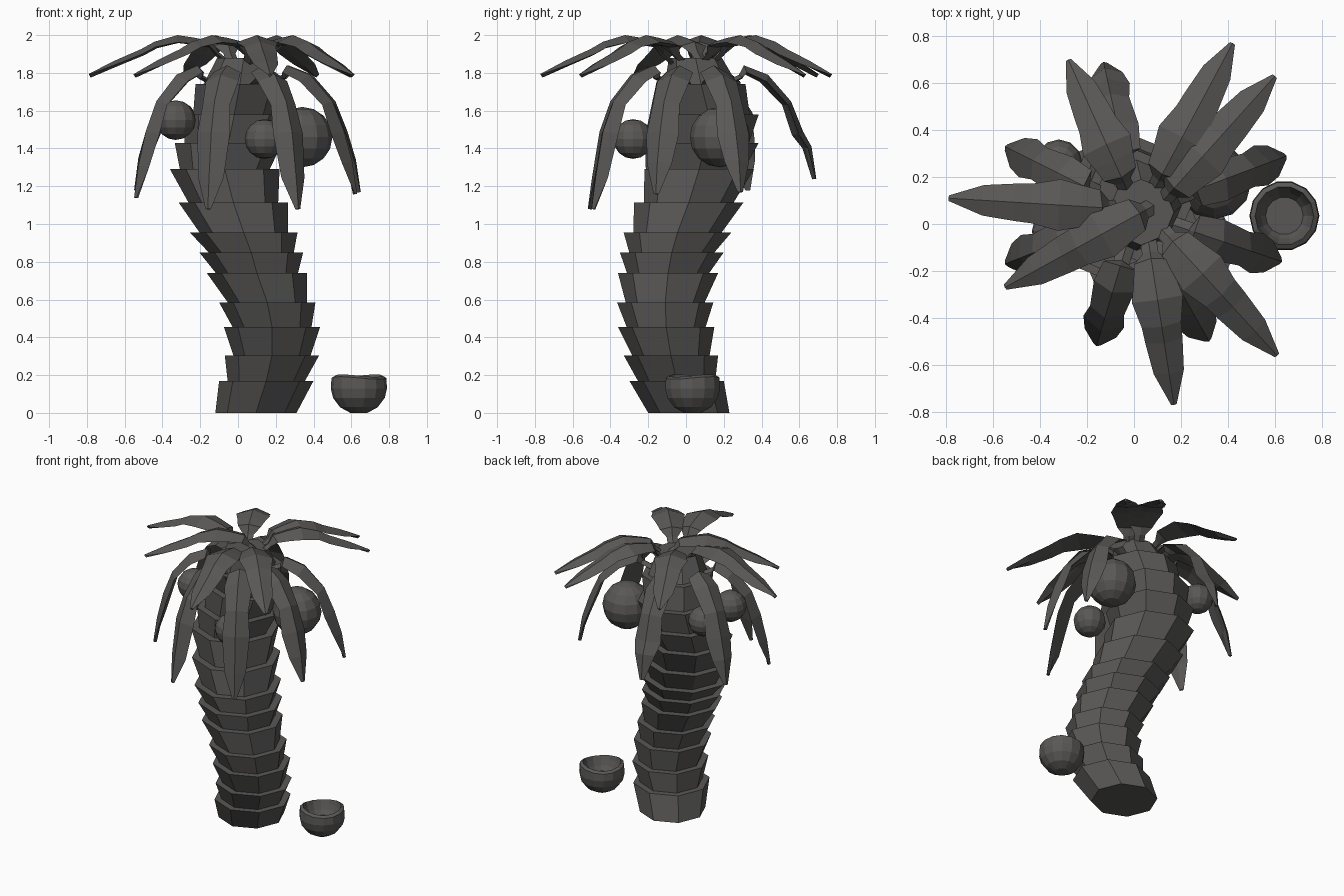
import bpy, bmesh, math
from mathutils import Vector

if "Cube" in bpy.data.objects:
    bpy.data.objects.remove(bpy.data.objects["Cube"])

mat = bpy.data.materials.new("dark_grey")
mat.diffuse_color = (0.1, 0.097, 0.094, 1)
mat.use_nodes = True
mat.node_tree.nodes["Principled BSDF"].inputs["Base Color"].default_value = mat.diffuse_color


def add_object(name, bm):
    bmesh.ops.recalc_face_normals(bm, faces=bm.faces[:])
    me = bpy.data.meshes.new(name)
    bm.to_mesh(me)
    bm.free()
    me.materials.append(mat)
    ob = bpy.data.objects.new(name, me)
    bpy.context.collection.objects.link(ob)
    return ob


def loft(bm, rings):
    # skin a list of equal-length rings and close both ends
    rows = [[bm.verts.new(p) for p in r] for r in rings]
    n = len(rows[0])
    for a, b in zip(rows, rows[1:]):
        for i in range(n):
            j = (i + 1) % n
            bm.faces.new((a[i], a[j], b[j], b[i]))
    bm.faces.new(rows[0][::-1])
    bm.faces.new(rows[-1])


def circle(cx, cy, z, r, n):
    return [(cx + r * math.cos(2 * math.pi * i / n),
             cy + r * math.sin(2 * math.pi * i / n), z) for i in range(n)]


# trunk: octagonal segments that flare upward, along a leaning S curve
tops = [(0.17, .15, -.05, .25), (.305, .18, -.08, .25), (.455, .18, -.105, .255),
        (.585, .155, -.11, .255), (.74, .10, -.095, .265), (.85, .07, -.075, .275),
        (.955, .03, -.045, .285), (1.115, -.025, .015, .29), (1.29, -.07, .07, .29),
        (1.43, -.05, .10, .285), (1.58, -.02, .12, .265), (1.74, .01, .08, .235)]
rings = [circle(.095, .015, 0, .215, 8)]
for z, cx, cy, r in tops:
    rings.append(circle(cx, cy, z, r, 8))
    rings.append(circle(cx, cy, z, r * .82, 8))
rings.append(circle(.03, .05, 1.88, .14, 8))
bm = bmesh.new()
loft(bm, rings)
add_object("trunk", bm)


def frond(name, centre, tip, profile, droop):
    # profile rows: fraction of the way to the tip, height, half width
    c = Vector((centre[0], centre[1], 0))
    d = Vector((tip[0], tip[1], 0)) - c
    out = d.normalized()
    side = Vector((-out.y, out.x, 0))
    spine = [c + d * t + Vector((0, 0, z)) for t, z, w in profile]
    rings = []
    for i, (t, z, w) in enumerate(profile):
        tan = spine[min(i + 1, len(spine) - 1)] - spine[max(i - 1, 0)]
        up = tan.normalized().cross(side)
        p = spine[i]
        rings.append([p, p + side * w - up * w * droop, p - up * (.02 + .2 * w),
                      p - side * w - up * w * droop])
    bm = bmesh.new()
    loft(bm, rings)
    add_object(name, bm)


# upper fronds: thin stem, then a waisted leaf arching out almost flat
upper = [(-.79, .11, .02, .06), (-.28, .70, .0, .08), (.42, .77, .05, .08),
         (.60, .63, .07, .04), (.61, -.56, .06, .04), (.17, -.77, .05, .0),
         (-.55, -.27, .16, .12)]
for k, (x, y, cx, cy) in enumerate(upper):
    frond(f"upper_frond_{k + 1}", (cx, cy), (x, y),
          [(.06, 1.85, .035), (.15, 1.91, .035), (.19, 1.965, .075), (.3, 1.985, .09),
           (.42, 2.0, .11), (.57, 1.965, .085), (.66, 1.925, .08), (.83, 1.865, .065),
           (1, 1.795, .012)], .35)

# lower fronds: droop down around the trunk
lower = [(-.55, .33, 1.18), (-.13, .69, 1.24), (.65, .29, 1.17), (.63, -.16, 1.16),
         (.32, -.50, 1.08), (-.16, -.52, 1.08), (-.55, -.17, 1.14)]
for k, (x, y, z) in enumerate(lower):
    frond(f"lower_frond_{k + 1}", (.01, .05), (x, y),
          [(.2, 1.74, .035), (.36, 1.79, .035), (.4, 1.84, .075), (.6, 1.79, .09),
           (.79, 1.65, .075), (.89, 1.49, .09), (.96, z + .17, .07), (1, z, .015)], .5)

# hanging coconuts
for k, (x, y, z, r) in enumerate([(-.33, -.03, 1.55, .105), (-.32, .26, 1.55, .1),
                                  (.14, -.28, 1.45, .105), (.34, .18, 1.46, .16)]):
    bm = bmesh.new()
    bmesh.ops.create_uvsphere(bm, u_segments=12, v_segments=8, radius=r)
    bmesh.ops.translate(bm, verts=bm.verts[:], vec=(x, y, z))
    add_object(f"coconut_{k + 1}", bm)

# halved coconut on the ground: outer shell, uneven rim, hollow inside
shell = [(.045, 0), (.1, .03), (.137, .08), (.149, .13), (.145, .185), (.125, .197),
         (.115, .165), (.1, .13), (.08, .1)]
rings = []
for k, (r, z) in enumerate(shell):
    ring = circle(.64, .035, z, r, 14)
    if k in (4, 5):
        ring = [(x, y, zz + .007 * math.sin(i * .9)) for i, (x, y, zz) in enumerate(ring)]
    rings.append(ring)
bm = bmesh.new()
loft(bm, rings)
add_object("coconut_half", bm)
